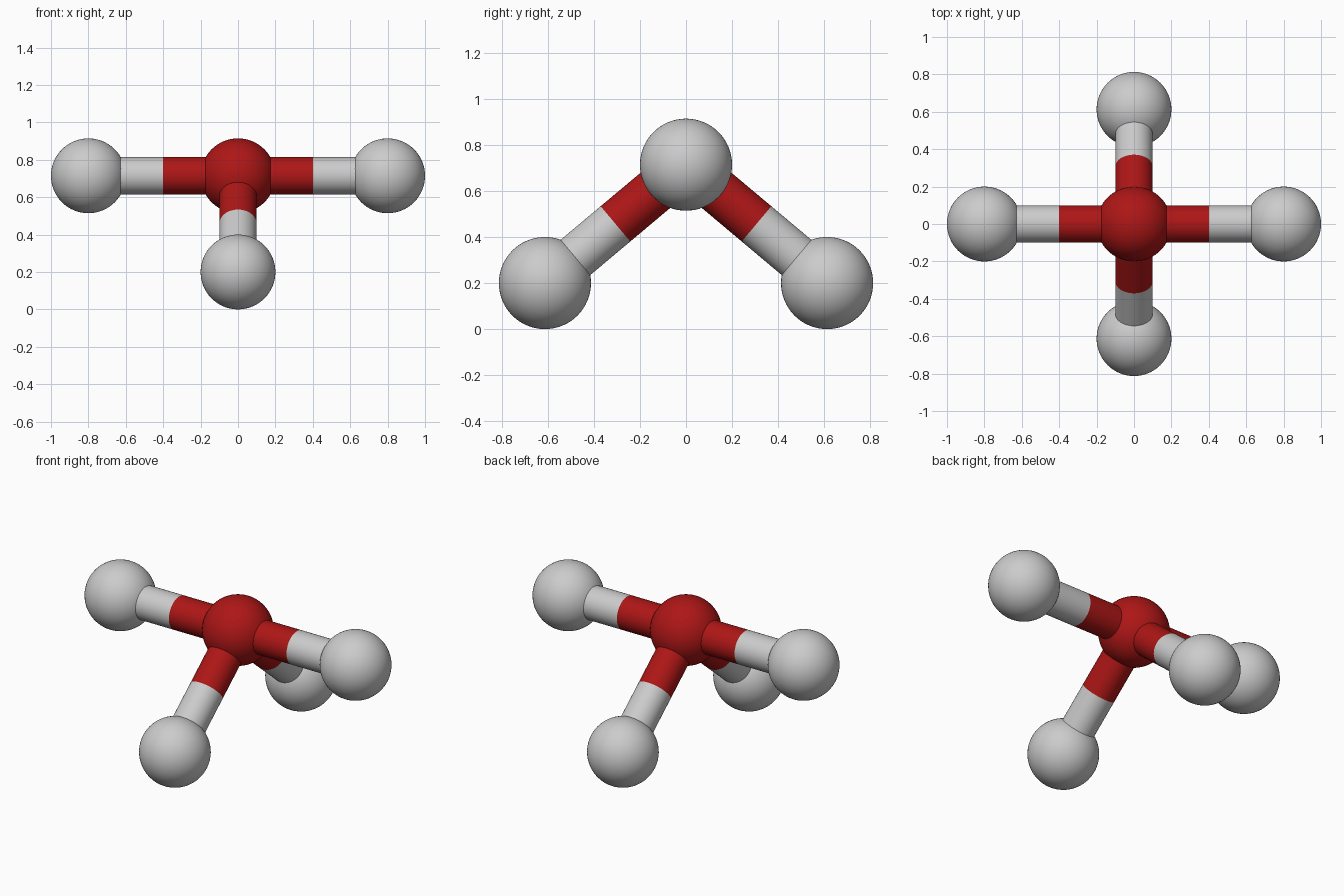
import bpy
from math import cos, sin, radians
from mathutils import Vector

if "Cube" in bpy.data.objects:
    bpy.data.objects.remove(bpy.data.objects["Cube"])

ATOM_R, BOND_R, BOND_LEN = 0.2, 0.1, 0.8
TILT = radians(40)

red = bpy.data.materials.new("dark_red")
red.diffuse_color = (0.42, 0.008, 0.008, 1)
red.use_nodes = True
red.node_tree.nodes["Principled BSDF"].inputs["Base Color"].default_value = red.diffuse_color


def finish(name, mat):
    ob = bpy.context.object
    ob.name = name
    bpy.ops.object.shade_smooth_by_angle(angle=radians(40))
    if mat:
        ob.data.materials.append(mat)


def atom(name, pos, mat=None):
    bpy.ops.mesh.primitive_uv_sphere_add(segments=64, ring_count=32, radius=ATOM_R, location=pos)
    finish(name, mat)


def half_bond(name, a, b, mat=None):
    d = b - a
    bpy.ops.mesh.primitive_cylinder_add(vertices=64, radius=BOND_R, depth=d.length,
                                        location=(a + b) / 2,
                                        rotation=d.to_track_quat('Z', 'Y').to_euler())
    finish(name, mat)


# Central atom, high enough that the lower atoms rest on the floor
center = Vector((0, 0, ATOM_R + BOND_LEN * sin(TILT)))
atom("central_atom", center, red)

# Two level arms along x, two drooping arms along y
arms = {
    "left": Vector((-1, 0, 0)),
    "right": Vector((1, 0, 0)),
    "front": Vector((0, -cos(TILT), -sin(TILT))),
    "back": Vector((0, cos(TILT), -sin(TILT))),
}
for side, direction in arms.items():
    end = center + direction * BOND_LEN
    mid = (center + end) / 2
    half_bond(side + "_inner_bond", center, mid, red)
    half_bond(side + "_outer_bond", mid, end)
    atom(side + "_atom", end)
